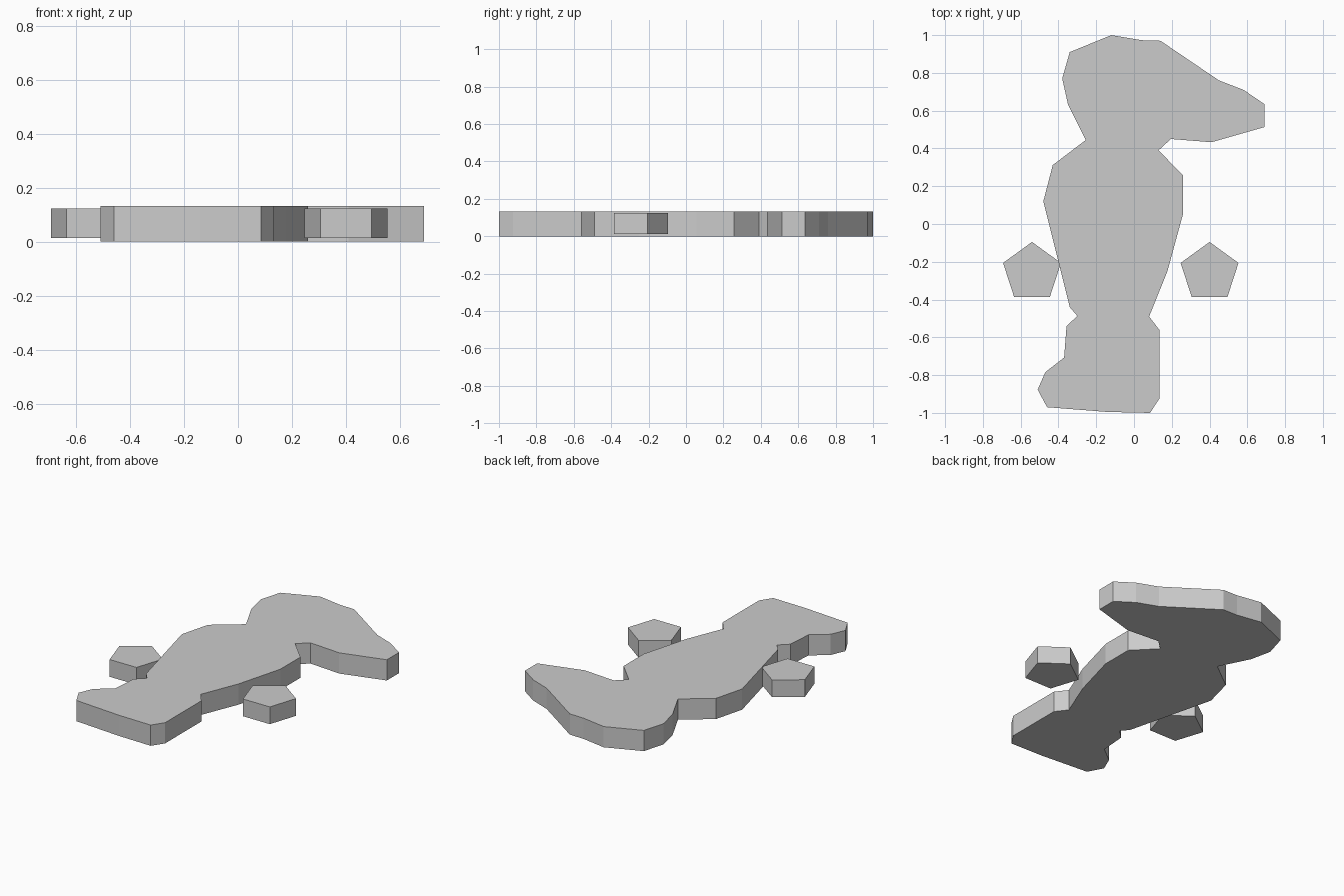
import bpy, bmesh, math

if "Cube" in bpy.data.objects:
    bpy.data.objects.remove(bpy.data.objects["Cube"])


def slab(name, outline, z0, z1):
    """Extrude a flat outline from z0 up to z1."""
    bm = bmesh.new()
    face = bm.faces.new([bm.verts.new((x, y, z0)) for x, y in outline])
    ext = bmesh.ops.extrude_face_region(bm, geom=[face], use_keep_orig=True)
    top = [v for v in ext["geom"] if isinstance(v, bmesh.types.BMVert)]
    bmesh.ops.translate(bm, verts=top, vec=(0, 0, z1 - z0))
    bmesh.ops.recalc_face_normals(bm, faces=bm.faces[:])
    mesh = bpy.data.meshes.new(name)
    bm.to_mesh(mesh)
    bm.free()
    obj = bpy.data.objects.new(name, mesh)
    bpy.context.collection.objects.link(obj)
    return obj


# Flat figure outline, clockwise from the top of the head
head_and_beak = [(-0.12, 1.0), (0.04, 0.973), (0.14, 0.97), (0.45, 0.76),
                 (0.58, 0.71), (0.69, 0.635), (0.69, 0.513), (0.41, 0.433),
                 (0.195, 0.45), (0.13, 0.39)]
right_side = [(0.26, 0.257), (0.26, 0.055), (0.177, -0.25), (0.08, -0.49)]
foot = [(0.134, -0.56), (0.134, -0.925), (0.085, -1.0), (-0.14, -0.995),
        (-0.46, -0.97), (-0.51, -0.877), (-0.47, -0.785), (-0.37, -0.707),
        (-0.357, -0.54), (-0.30, -0.487)]
left_side = [(-0.34, -0.44), (-0.40, -0.20), (-0.48, 0.12), (-0.43, 0.312)]
head_back = [(-0.255, 0.445), (-0.35, 0.635), (-0.38, 0.77), (-0.34, 0.91)]
slab("figure_plate",
     head_and_beak + right_side + foot + left_side + head_back, 0.0, 0.132)

# Five-sided buttons on either side
for name, cx in (("left_button", -0.54), ("right_button", 0.40)):
    pentagon = [(cx + 0.161 * math.sin(math.tau * i / 5),
                 -0.256 + 0.161 * math.cos(math.tau * i / 5)) for i in range(5)]
    slab(name, pentagon, 0.013, 0.123)
